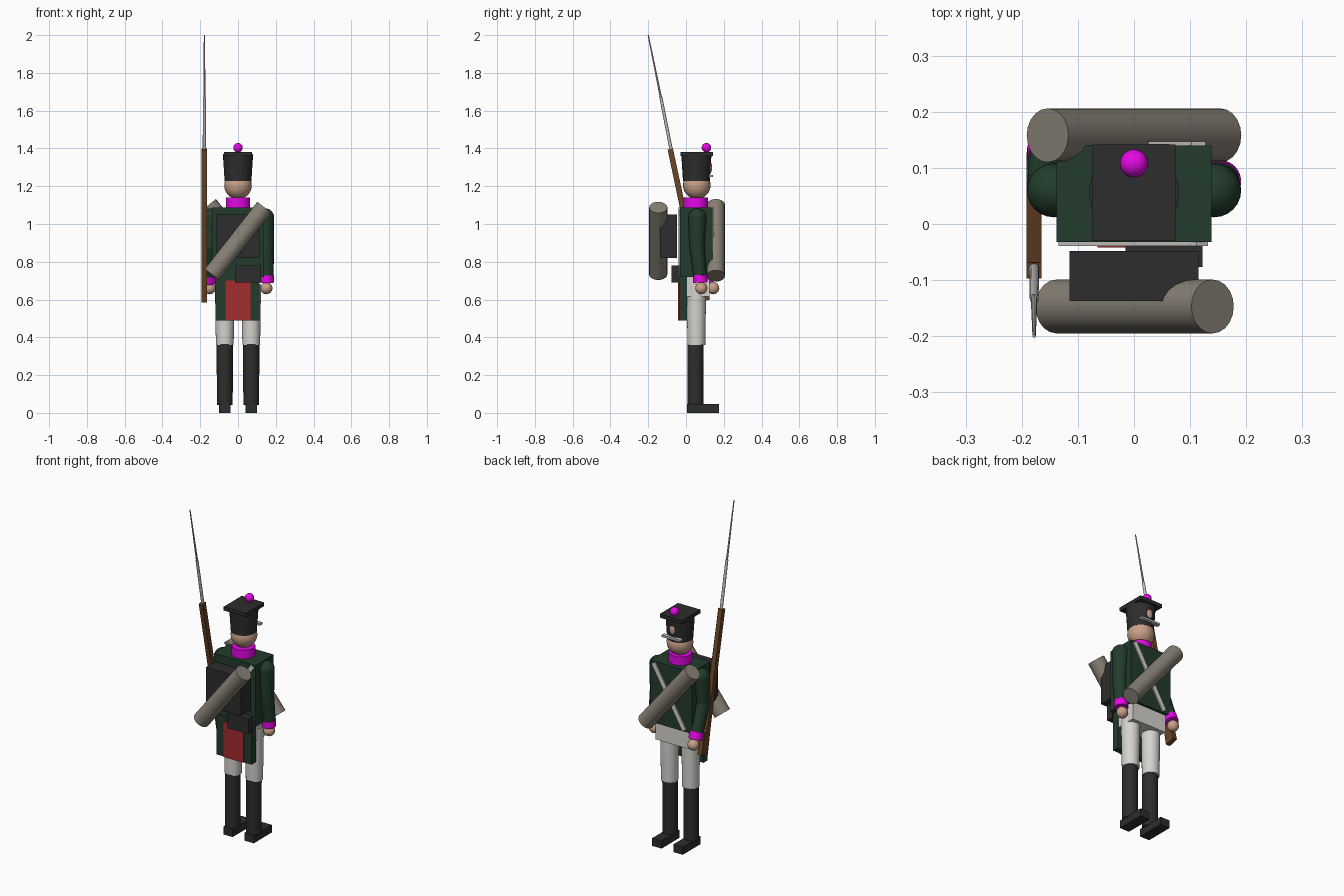
import bpy, bmesh, math
from mathutils import Vector

if "Cube" in bpy.data.objects:
    bpy.data.objects.remove(bpy.data.objects["Cube"])


def material(name, rgb):
    m = bpy.data.materials.new(name)
    m.diffuse_color = (*rgb, 1)
    m.use_nodes = True
    m.node_tree.nodes["Principled BSDF"].inputs["Base Color"].default_value = m.diffuse_color
    return m


GREEN = material("coat green", (0.016, 0.045, 0.025))
BLACK = material("black leather", (0.026, 0.026, 0.026))
MAGENTA = material("facing magenta", (0.8, 0.002, 0.8))
RED = material("turnback red", (0.38, 0.025, 0.026))
SKIN = material("skin", (0.58, 0.35, 0.25))
BROWN = material("walnut wood", (0.14, 0.058, 0.02))
WHITE = material("off white cloth", (0.66, 0.65, 0.62))
STEEL = material("steel", (0.5, 0.5, 0.5))
BLANKET = material("blanket grey", (0.24, 0.215, 0.175))


def finish(name, bm, mat, smooth=False):
    me = bpy.data.meshes.new(name)
    bm.normal_update()
    bm.to_mesh(me)
    bm.free()
    ob = bpy.data.objects.new(name, me)
    bpy.context.collection.objects.link(ob)
    me.materials.append(mat)
    if smooth:
        bpy.ops.object.select_all(action='DESELECT')
        ob.select_set(True)
        bpy.context.view_layer.objects.active = ob
        bpy.ops.object.shade_smooth_by_angle(angle=math.radians(40))
    return ob


def box(name, mat, x, y, z):
    """Box from (min, max) ranges."""
    bm = bmesh.new()
    bmesh.ops.create_cube(bm, size=1)
    for v in bm.verts:
        v.co = [(a + b) / 2 + c * (b - a) for (a, b), c in zip((x, y, z), v.co)]
    return finish(name, bm, mat)


def rod(name, mat, a, b, r1, r2, sides=24):
    """Tapered cylinder from point a to point b."""
    a, b = Vector(a), Vector(b)
    bm = bmesh.new()
    bmesh.ops.create_cone(bm, cap_ends=True, segments=sides, radius1=r1, radius2=r2,
                          depth=(b - a).length)
    rot = (b - a).to_track_quat('Z', 'Y')
    for v in bm.verts:
        v.co = rot @ v.co + (a + b) / 2
    return finish(name, bm, mat, True)


def ball(name, mat, c, r, scale=(1, 1, 1)):
    bm = bmesh.new()
    bmesh.ops.create_uvsphere(bm, u_segments=24, v_segments=14, radius=r)
    for v in bm.verts:
        v.co = Vector(c) + Vector(p * s for p, s in zip(v.co, scale))
    return finish(name, bm, mat, True)


def slab(name, mat, a, b, width, y0, y1):
    """Flat bar between (x, z) points a and b, spanning y0 to y1."""
    a, b = Vector(a), Vector(b)
    n = (b - a).normalized()
    n = Vector((-n.y, n.x)) * width / 2
    bm = bmesh.new()
    f = bm.faces.new([bm.verts.new((p.x, y0, p.y)) for p in (a - n, b - n, b + n, a + n)])
    ext = bmesh.ops.extrude_face_region(bm, geom=[f])
    for v in ext["geom"]:
        if isinstance(v, bmesh.types.BMVert):
            v.co.y = y1
    bmesh.ops.recalc_face_normals(bm, faces=bm.faces)
    return finish(name, bm, mat)


def side_profile(name, mat, pts, x0, x1):
    """Outline in (y, z) extruded along x."""
    bm = bmesh.new()
    f = bm.faces.new([bm.verts.new((x0, y, z)) for y, z in pts])
    ext = bmesh.ops.extrude_face_region(bm, geom=[f])
    for v in ext["geom"]:
        if isinstance(v, bmesh.types.BMVert):
            v.co.x = x1
    bmesh.ops.recalc_face_normals(bm, faces=bm.faces)
    return finish(name, bm, mat)


# legs, boots and feet
for s, side in ((-1, "left"), (1, "right")):
    x = s * 0.07
    box(side + "_foot", BLACK, (x - 0.031, x + 0.031), (0.005, 0.175), (0, 0.046))
    rod(side + "_boot", BLACK, (x, 0.05, 0.042), (x, 0.05, 0.365), 0.042, 0.043)
    rod(side + "_thigh", WHITE, (x, 0.055, 0.36), (x, 0.055, 0.68), 0.047, 0.052)

# coat, waist and tails
box("torso", GREEN, (-0.138, 0.138), (-0.032, 0.14), (0.72, 1.088))
box("waist", WHITE, (-0.113, 0.113), (-0.028, 0.125), (0.615, 0.722))
box("coat_tails", GREEN, (-0.118, 0.115), (-0.036, 0.005), (0.49, 0.73))
box("tail_turnback", RED, (-0.065, 0.065), (-0.042, -0.034), (0.49, 0.70))
rod("collar", MAGENTA, (0, 0.052, 1.08), (0, 0.052, 1.14), 0.064, 0.064, 32)

# arms, one hand reaching slightly forward to hold the musket
for s, side, fwd in ((-1, "left", 0.055), (1, "right", 0.0)):
    shoulder = (s * 0.143, 0.06, 1.035)
    elbow = (s * 0.15, 0.058, 0.88)
    wrist = (s * 0.153, 0.074 + fwd * 0.75, 0.73)
    cuff_end = (s * 0.153, 0.076 + fwd, 0.69)
    ball(side + "_shoulder", GREEN, shoulder, 0.048)
    rod(side + "_upper_arm", GREEN, elbow, shoulder, 0.04, 0.048)
    ball(side + "_elbow", GREEN, elbow, 0.04)
    rod(side + "_forearm", GREEN, wrist, elbow, 0.036, 0.04)
    rod(side + "_cuff", MAGENTA, cuff_end, wrist, 0.038, 0.038)
    ball(side + "_hand", SKIN, (s * 0.15, 0.081 + fwd * 1.15, 0.66), 0.032)

# head and tall cap
ball("head", SKIN, (0, 0.057, 1.205), 0.073)
rod("cap_body", BLACK, (0, 0.055, 1.228), (0, 0.055, 1.37), 0.071, 0.08, 32)
box("cap_top", BLACK, (-0.074, 0.074), (-0.03, 0.142), (1.36, 1.382))
ball("cap_badge", SKIN, (0, 0.13, 1.30), 0.024, (0.8, 0.35, 1.1))
box("cap_peak", STEEL, (-0.062, 0.062), (0.118, 0.143), (1.248, 1.26))
ball("pompom", MAGENTA, (0, 0.108, 1.404), 0.025)

# crossed straps
slab("chest_strap", WHITE, (0.115, 1.08), (-0.09, 0.73), 0.028, 0.138, 0.147)
slab("back_strap", WHITE, (0.122, 1.08), (-0.124, 0.73), 0.025, -0.039, -0.03)

# pack, cartridge box and blanket rolls
box("backpack", BLACK, (-0.115, 0.115), (-0.137, -0.048), (0.82, 1.05))
box("cartridge_box", BLACK, (-0.015, 0.122), (-0.077, -0.034), (0.69, 0.78))
rod("back_blanket", BLANKET, (-0.138, -0.147, 0.733), (0.14, -0.147, 1.088), 0.048, 0.048, 20)
rod("chest_blanket", BLANKET, (0.154, 0.158, 0.725), (-0.154, 0.158, 1.102), 0.048, 0.048, 20)

# musket leaning backward, with barrel and bayonet
side_profile("musket_stock", BROWN, [
    (0.068, 0.585), (0.127, 0.60), (0.098, 0.725), (0.073, 0.735),
    (-0.069, 1.40), (-0.097, 1.393), (0.04, 0.74)], -0.192, -0.165)
rod("musket_barrel", STEEL, (-0.178, -0.07, 1.35), (-0.178, -0.133, 1.67), 0.009, 0.008, 12)
rod("bayonet", STEEL, (-0.178, -0.131, 1.66), (-0.178, -0.2, 2.0), 0.006, 0.003, 8)
